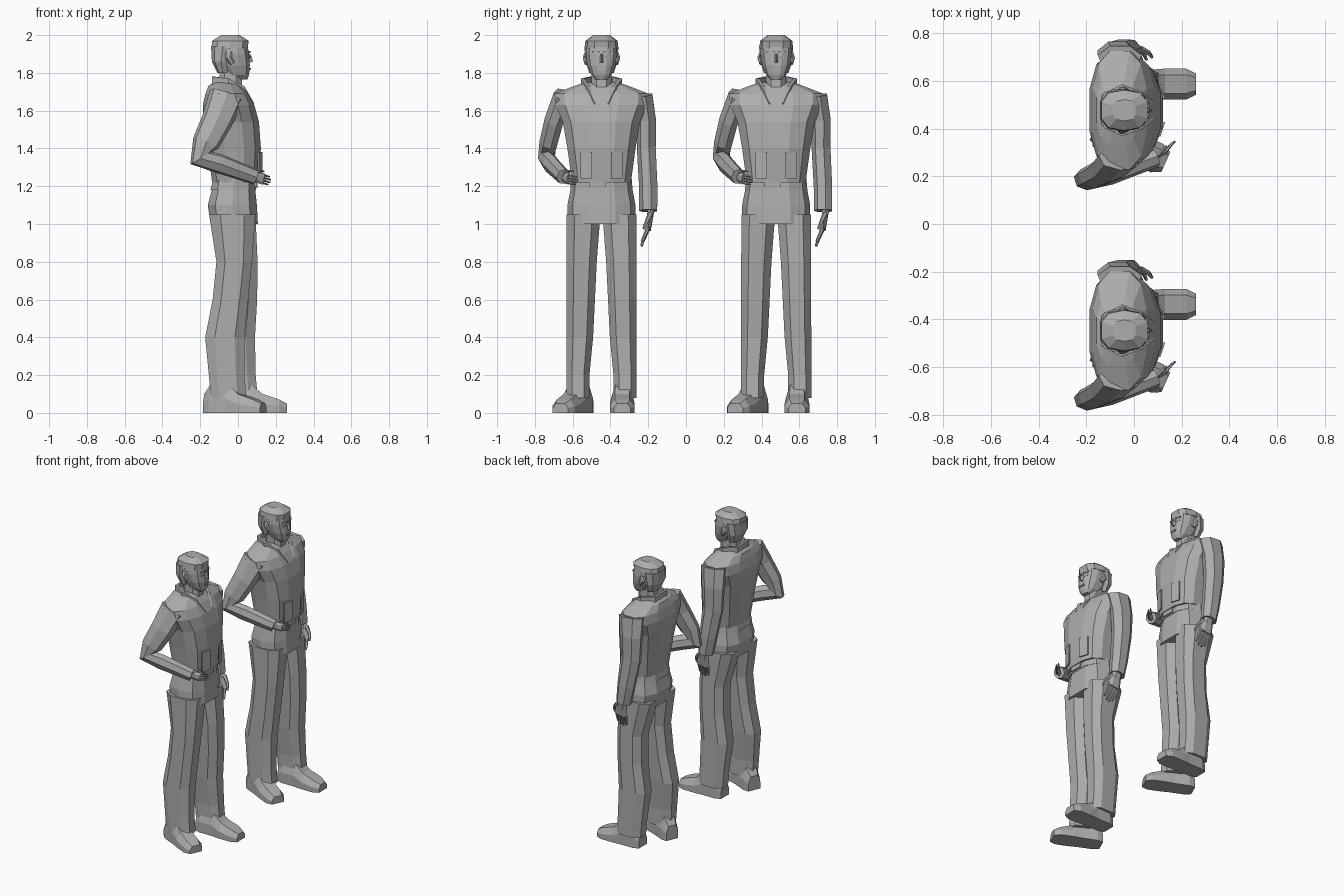
import bpy, bmesh
from math import sin, cos, tau, radians
from mathutils import Vector, Matrix

default_cube = bpy.data.objects.get("Cube")
if default_cube:
    bpy.data.objects.remove(default_cube)

grey = (.42, .42, .42, 1)
material = bpy.data.materials.new("plain grey")
material.use_nodes = True
material.diffuse_color = grey
material.node_tree.nodes["Principled BSDF"].inputs["Base Color"].default_value = grey
parts = []


def skin(name, rings, closed=True, matrix=Matrix()):
    """Bridge equal-length rings of points into a flat-shaded mesh."""
    bm = bmesh.new()
    loops = [[bm.verts.new(point) for point in ring] for ring in rings]
    count = len(loops[0])
    for lower, upper in zip(loops, loops[1:]):
        for i in range(count if closed else count - 1):
            j = (i + 1) % count
            bm.faces.new((lower[i], lower[j], upper[j], upper[i]))
    if closed:
        bm.faces.new(loops[0])
        bm.faces.new(loops[-1])
    bmesh.ops.recalc_face_normals(bm, faces=bm.faces[:])
    bm.transform(matrix)
    mesh = bpy.data.meshes.new(name)
    bm.to_mesh(mesh)
    bm.free()
    mesh.materials.append(material)
    part = bpy.data.objects.new(name, mesh)
    bpy.context.collection.objects.link(part)
    parts.append(part)
    return part


def circle(sides):
    """Unit polygon with a flat side facing forward."""
    angles = [tau * (k + .5) / sides for k in range(sides)]
    return [(cos(angle), sin(angle)) for angle in angles]


def boxy(value):
    """Push a rounded outline towards a rectangle."""
    return abs(value) ** .75 * (1 if value > 0 else -1)


def stack(name, levels, sides=10, side=0):
    """Loft of level outlines: height, middle, half depth, half width."""
    rings = []
    for z, middle, depth, width in levels:
        # A sided part keeps its outer edge in line with the hip
        centre = side * (.19 - width)
        rings.append([(middle + depth * boxy(c), centre + width * boxy(s), z)
                      for c, s in circle(sides)])
    return skin(name, rings)


def tube(name, points, wide, deep, sides=7):
    """Limb along a path, tapering evenly from first to last radius."""
    points = [Vector(point) for point in points]
    last = len(points) - 1
    rings = []
    for i, point in enumerate(points):
        along = (points[min(i + 1, last)] - points[max(i - 1, 0)]).normalized()
        across = Vector((0, 1, 0))
        across = (across - along * along.dot(across)).normalized()
        out = along.cross(across)
        taper = i / last
        width = wide[0] + (wide[1] - wide[0]) * taper
        depth = deep[0] + (deep[1] - deep[0]) * taper
        rings.append([point + across * width * c + out * depth * s
                      for c, s in circle(sides)])
    return skin(name, rings)


def plate(name, x, y, z, half_width, half_height, slope=0):
    """Thin upright panel, optionally sloping back towards its outer edge."""
    outline = []
    for across, up in ((-1, -1), (1, -1), (1, 1), (-1, 1)):
        set_back = slope * across * (1 if y > 0 else -1)
        outline.append(Vector((x - set_back, y + across * half_width, z + up * half_height)))
    forward = Vector((.008, 0, 0))
    return skin(name, [outline, [corner + forward for corner in outline]])


# Trousers, with the left leg a little ahead of the right
stack("hips", [(1, -.02, .13, .18), (1.1, -.03, .135, .18), (1.23, -.02, .11, .155)])
leg_levels = [(.08, -.05, .1, .065), (.2, -.06, .1, .065), (.4, -.07, .11, .075),
              (.6, -.04, .1, .08), (.8, -.02, .1, .085), (1.05, -.03, .13, .095)]
for name, side, stride in (("right_leg", -1, 0), ("left_leg", 1, .06)):
    stack(name, [(z, middle + stride * (1 - min(z, 1) ** 3), depth, width)
                 for z, middle, depth, width in leg_levels], 8, side)

# Shoes, lofted from heel to toe
for name, x, y, turn in (("right_shoe", -.04, -.14, -24), ("left_shoe", .07, .11, 0)):
    rings = []
    for along, w, h in ((-.14, .045, .1), (-.1, .06, .15), (0, .06, .15),
                        (.06, .065, .1), (.15, .065, .07), (.19, .045, .05)):
        rings.append([(along, -w, 0), (along, w, 0), (along, w, h / 2),
                      (along, w * .6, h), (along, -w * .6, h), (along, -w, h / 2)])
    place = Matrix.Translation((x, y, 0)) @ Matrix.Rotation(radians(turn), 4, "Z")
    skin(name, rings, matrix=place)

# Belt and buckle
stack("belt", [(1.18, -.025, .125, .165), (1.24, -.02, .115, .16)])
plate("buckle", .094, -.02, 1.22, .045, .03)

# Jacket with two front pockets
stack("jacket", [(1.22, -.015, .125, .16), (1.4, -.02, .145, .185), (1.54, -.035, .15, .21),
                 (1.63, -.05, .14, .25), (1.69, -.06, .115, .255),
                 (1.73, -.07, .09, .15), (1.75, -.07, .06, .09)], 12)
for side in (-1, 1):
    plate("jacket_pocket", .113, side * .08, 1.31, .03, .07, .01)

# Open collar with lapels running down the chest
half_collar = [(.08, .03, 1.62, .02), (.03, .07, 1.69, .04),
               (-.05, .1, 1.72, .05), (-.13, .06, 1.73, .05)]
whole_collar = half_collar + [(x, -y, z, rise) for x, y, z, rise in reversed(half_collar)]
collar = skin("collar", [[(x, y, z) for x, y, z, rise in whole_collar],
                         [(x, y, z + rise) for x, y, z, rise in whole_collar]], False)
thickness = collar.modifiers.new("thickness", "SOLIDIFY")
thickness.thickness = .018
thickness.offset = 0

# Sleeves: the left hangs, the right bends at the elbow
tube("left_sleeve", [(-.06, .22, 1.68), (-.07, .24, 1.55), (-.07, .24, 1.4),
                     (-.04, .25, 1.2), (-.02, .25, 1.07)], (.055, .05), (.095, .055))
tube("right_sleeve", [(-.06, -.2, 1.68), (-.11, -.25, 1.55), (-.17, -.28, 1.43),
                      (-.2, -.29, 1.35), (-.1, -.27, 1.32), (.09, -.2, 1.25)],
     (.055, .04), (.095, .042))


def hand(name, place, curl):
    """Palm, four fingers and a thumb pointing along x before placing."""
    first = len(parts)
    tube(name + "_palm", [(-.02, 0, 0), (.03, 0, 0), (.08, 0, 0)], (.018, .014), (.03, .045), 6)
    for finger in range(4):
        z = .03 - finger * .02
        reach = .16 if finger in (1, 2) else .145
        tube(name + "_finger", [(.07, 0, z), (.11, curl / 2, z), (reach, curl, z)],
             (.01, .006), (.01, .006), 5)
    tube(name + "_thumb", [(.01, 0, .03), (.05, curl / 2, .055), (.09, curl, .06)],
         (.012, .006), (.012, .006), 5)
    for part in parts[first:]:
        part.data.transform(place)


hand("left_hand", Matrix.Translation((-.01, .26, 1.06)) @ Matrix.Rotation(radians(80), 4, "Y")
     @ Matrix.Rotation(radians(-8), 4, "Z") @ Matrix.Scale(1.15, 4), -.02)
hand("right_hand", Matrix.Translation((.085, -.2, 1.25)) @ Matrix.Rotation(radians(28), 4, "Z")
     @ Matrix.Rotation(radians(12), 4, "Y") @ Matrix.Scale(.7, 4), .03)

# Neck, head and hair
stack("neck", [(1.66, -.04, .07, .055), (1.83, -.04, .06, .055)], 8)
stack("head", [(1.765, .02, .03, .03), (1.79, 0, .06, .055), (1.84, -.02, .085, .075),
               (1.9, -.035, .095, .085), (1.97, -.04, .09, .08)], 12)
stack("back_hair", [(1.8, -.08, .03, .065), (1.86, -.09, .05, .085), (1.94, -.08, .065, .09)])
stack("top_hair", [(1.93, -.045, .1, .09), (1.97, -.04, .1, .085), (2, -.04, .05, .045)])

# Face
skin("nose", [[(.055, -.008, 1.9), (.055, .008, 1.9), (.066, 0, 1.9)],
              [(.05, -.016, 1.85), (.05, .016, 1.85), (.08, 0, 1.86)]])
plate("mouth", .06, 0, 1.82, .02, .005)
for side in (-1, 1):
    plate("eyebrow", .052, side * .03, 1.91, .02, .005, .005)
    plate("eye", .052, side * .03, 1.885, .014, .005, .005)
    tube("ear", [(-.03, side * .08, 1.85), (-.05, side * .09, 1.88), (-.05, side * .08, 1.91)],
         (.01, .01), (.015, .02), 6)

# Two matching figures side by side
for part in parts:
    twin = part.copy()
    twin.name = "second_" + part.name
    bpy.context.collection.objects.link(twin)
    part.location.y = -.4475
    twin.location.y = .4775
